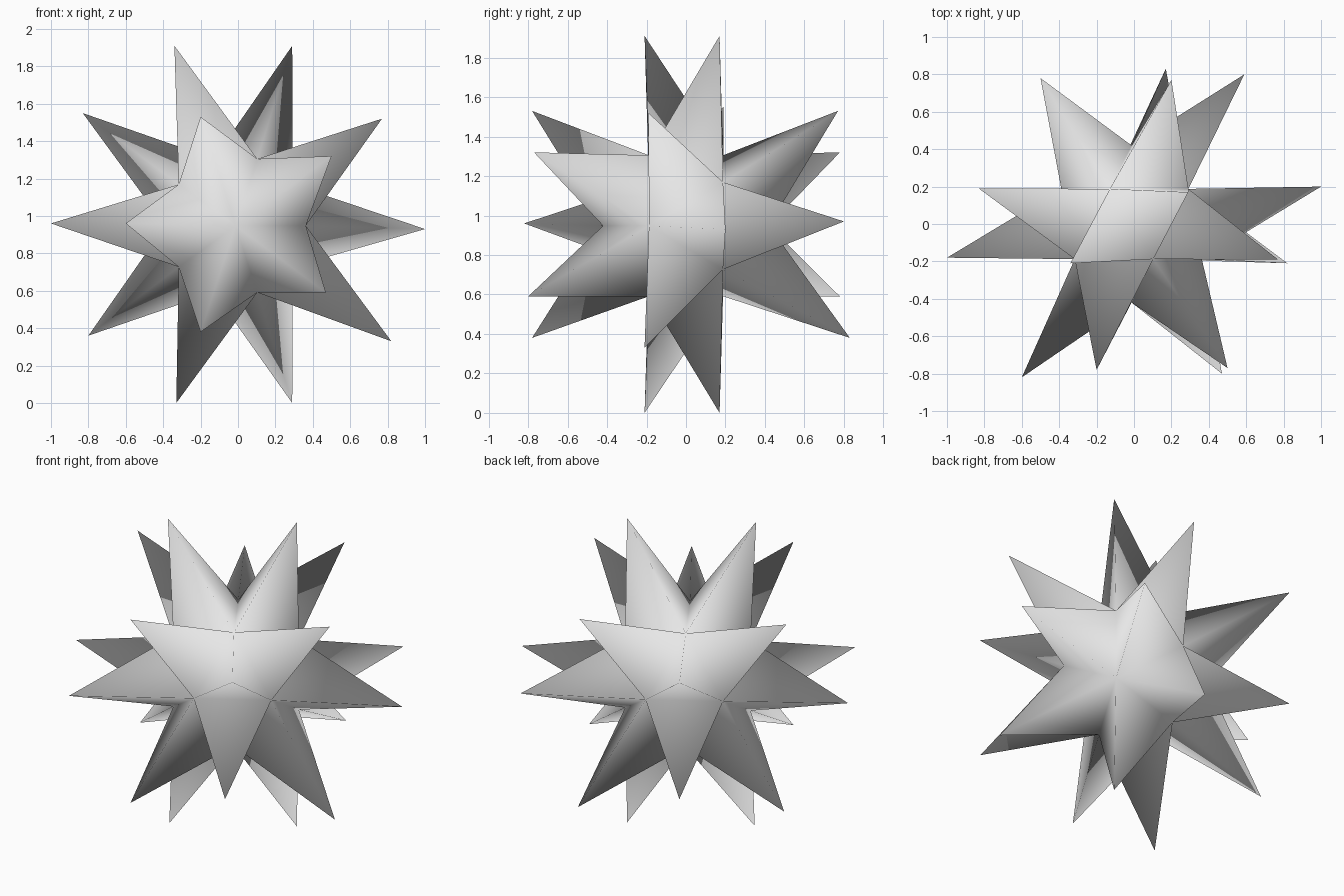
import bpy, bmesh
from math import cos, sin, radians
from mathutils import Vector

# Remove the default cube only
default_cube = bpy.data.objects.get("Cube")
if default_cube:
    bpy.data.objects.remove(default_cube, do_unlink=True)

CENTRE = Vector((-0.013, 0.0, 0.948))
CORE_RADIUS = 0.42

# Spike tips in four rings of five, counter-clockwise as seen from the front
FRONT_INNER = [(.5, -.77, 1.32), (-.2, -.78, 1.53), (-.6, -.82, .96),
               (-.2, -.78, .38), (.47, -.8, .59)]
FRONT_OUTER = [(.77, -.19, 1.52), (-.34, -.21, 1.91), (-1, -.18, .96),
               (-.33, -.21, 0), (.82, -.21, .33)]
BACK_OUTER = [(.29, .17, 1.91), (-.83, .19, 1.55), (-.8, .17, .36),
              (.29, .17, 0), (1, .2, .93)]
BACK_INNER = [(.2, .77, 1.53), (-.5, .78, 1.32), (-.5, .78, .59),
              (.17, .83, .38), (.59, .8, .97)]


def grey_material():
    mat = bpy.data.materials.new("light_grey")
    mat.use_nodes = True
    colour = (0.8, 0.8, 0.8, 1.0)
    mat.diffuse_color = colour
    for node in mat.node_tree.nodes:
        if node.type == 'BSDF_PRINCIPLED':
            node.inputs["Base Color"].default_value = colour
    return mat


bm = bmesh.new()


def core_ring(depth, start_angle):
    """Five valley corners of the core, on a circle facing the front."""
    ring = []
    for k in range(5):
        a = radians(start_angle + 72 * k)
        direction = Vector((0.894 * cos(a), depth, 0.894 * sin(a)))
        ring.append(bm.verts.new(CENTRE + CORE_RADIUS * direction))
    return ring


def spike(base, tip):
    """Three-sided spike over one triangle of the core."""
    apex = bm.verts.new(tip)
    for i in range(3):
        bm.faces.new((base[i], base[(i + 1) % 3], apex))


# Core corners: two poles and two staggered rings
front_pole = bm.verts.new(CENTRE - Vector((0, CORE_RADIUS, 0)))
back_pole = bm.verts.new(CENTRE + Vector((0, CORE_RADIUS, 0)))
front = core_ring(-0.447, 0)
back = core_ring(0.447, 36)

# Twenty spikes, one for each triangle of the core
for k in range(5):
    n = (k + 1) % 5
    spike((front_pole, front[k], front[n]), FRONT_INNER[k])
    spike((front[n], front[k], back[k]), FRONT_OUTER[k])
    spike((back[k], back[n], front[n]), BACK_OUTER[k])
    spike((back_pole, back[n], back[k]), BACK_INNER[k])

# Smooth shading over the whole star
bmesh.ops.recalc_face_normals(bm, faces=bm.faces[:])
for face in bm.faces:
    face.smooth = True

mesh = bpy.data.meshes.new("spiked_star")
bm.to_mesh(mesh)
bm.free()
mesh.materials.append(grey_material())
star = bpy.data.objects.new("spiked_star", mesh)
bpy.context.scene.collection.objects.link(star)
